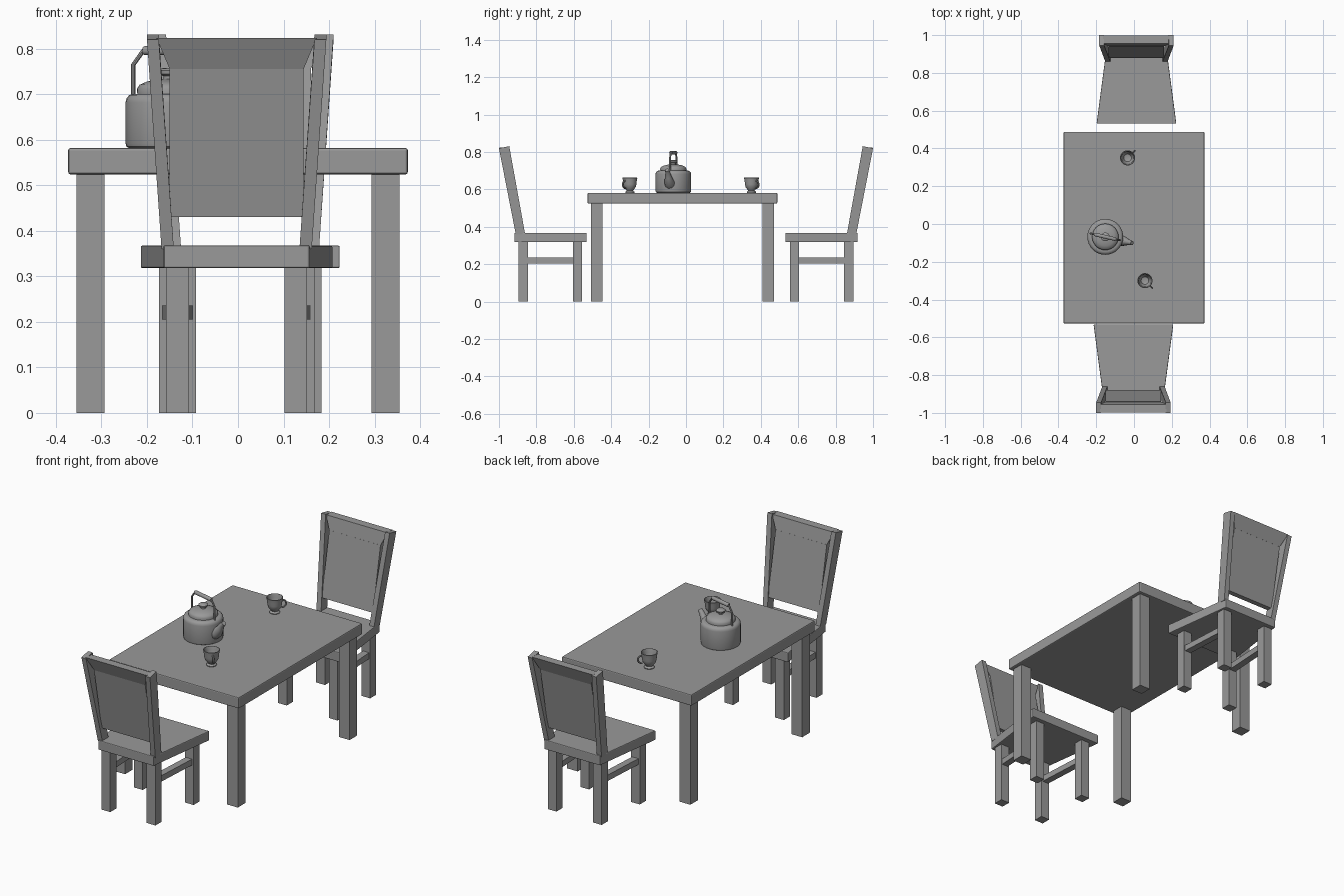
import bpy, bmesh, math
from mathutils import Matrix, Vector

if "Cube" in bpy.data.objects:
    bpy.data.objects.remove(bpy.data.objects["Cube"])

grey = bpy.data.materials.new("plain_grey")
grey.diffuse_color = (0.32, 0.32, 0.32, 1)
grey.use_nodes = True
grey.node_tree.nodes["Principled BSDF"].inputs["Base Color"].default_value = grey.diffuse_color


def finish(name, bm, bevel=0.0, smooth=False):
    bmesh.ops.recalc_face_normals(bm, faces=bm.faces[:])
    me = bpy.data.meshes.new(name)
    bm.to_mesh(me)
    bm.free()
    me.materials.append(grey)
    ob = bpy.data.objects.new(name, me)
    bpy.context.collection.objects.link(ob)
    if bevel:
        mod = ob.modifiers.new("edge_bevel", 'BEVEL')
        mod.width = bevel
        mod.segments = 2
    if smooth:
        bpy.ops.object.select_all(action='DESELECT')
        ob.select_set(True)
        bpy.context.view_layer.objects.active = ob
        bpy.ops.object.shade_smooth_by_angle(angle=math.radians(40))
    return ob


def block(name, low, high, bevel=0.0):
    """Solid between two quads, each a list of four points."""
    bm = bmesh.new()
    a = [bm.verts.new(p) for p in low]
    b = [bm.verts.new(p) for p in high]
    bm.faces.new(a)
    bm.faces.new(b)
    for i in range(4):
        j = (i + 1) % 4
        bm.faces.new((a[i], a[j], b[j], b[i]))
    return finish(name, bm, bevel)


def quad(x0, x1, y0, y1, z):
    return [(x0, y0, z), (x1, y0, z), (x1, y1, z), (x0, y1, z)]


def box(name, x0, x1, y0, y1, z0, z1, bevel=0.0):
    return block(name, quad(x0, x1, y0, y1, z0), quad(x0, x1, y0, y1, z1), bevel)


def lathe(name, profile, origin, steps=32):
    """Spin (radius, height) points around a vertical axis."""
    bm = bmesh.new()
    vs = [bm.verts.new((r, 0, z)) for r, z in profile]
    es = [bm.edges.new(p) for p in zip(vs, vs[1:])]
    bmesh.ops.spin(bm, geom=vs + es, cent=(0, 0, 0), axis=(0, 0, 1),
                   angle=2 * math.pi, steps=steps, use_duplicate=False)
    bmesh.ops.remove_doubles(bm, verts=bm.verts[:], dist=1e-5)
    bmesh.ops.translate(bm, verts=bm.verts[:], vec=origin)
    return finish(name, bm, smooth=True)


def tube(name, points, radii, matrix, sides=14):
    """Round tube through points lying in the local xz plane."""
    bm = bmesh.new()
    rings = []
    pts = [Vector((x, 0, z)) for x, z in points]
    for i, p in enumerate(pts):
        t = (pts[min(i + 1, len(pts) - 1)] - pts[max(i - 1, 0)]).normalized()
        n = Vector((-t.z, 0, t.x))
        rings.append([bm.verts.new(p + radii[i] * (
            n * math.cos(2 * math.pi * k / sides)
            + Vector((0, math.sin(2 * math.pi * k / sides), 0)))) for k in range(sides)])
    for a, b in zip(rings, rings[1:]):
        for k in range(sides):
            m = (k + 1) % sides
            bm.faces.new((a[k], a[m], b[m], b[k]))
    bm.faces.new(rings[0])
    bm.faces.new(rings[-1])
    bm.transform(matrix)
    return finish(name, bm, smooth=True)


def placed(x, y, z, degrees):
    return Matrix.Translation((x, y, z)) @ Matrix.Rotation(math.radians(degrees), 4, 'Z')


# Table
TOP = 0.582
ty = -0.019
box("table_top", -0.373, 0.373, ty - 0.507, ty + 0.507, 0.524, TOP, 0.005)
for sx in (-1, 1):
    for sy in (-1, 1):
        x, y = sx * 0.324, ty + sy * 0.459
        box("table_leg", x - 0.031, x + 0.031, y - 0.031, y + 0.031, 0, 0.526)


# Chairs: s is the end of the table, cx the sideways offset
def chair(label, s, cx):
    def pts(p):
        return [(cx + x, s * y, z) for x, y, z in p]

    def part(name, low, high, bevel=0.0):
        block(label + "_chair_" + name, pts(low), pts(high), bevel)

    # tapered seat
    outline = [(-0.211, 0.532), (0.211, 0.532), (0.16, 0.917), (-0.16, 0.917)]
    part("seat", [(x, y, 0.318) for x, y in outline],
         [(x, y, 0.368) for x, y in outline], 0.004)
    for m in (-1, 1):
        # legs, closer together under the backrest
        for name, x, y in (("front_leg", 0.146, 0.58), ("back_leg", 0.13, 0.87)):
            x *= m
            part(name, quad(x - 0.025, x + 0.025, y - 0.025, y + 0.025, 0),
                 quad(x - 0.025, x + 0.025, y - 0.025, y + 0.025, 0.32))
        # side stretcher
        ends = [[(m * x + dx, y, z) for dx, z in
                 ((-0.018, 0.205), (0.018, 0.205), (0.018, 0.236), (-0.018, 0.236))]
                for x, y in ((0.146, 0.58), (0.13, 0.87))]
        part("stretcher", *ends)
        # splayed, leaning back post
        part("back_post", quad(m * 0.138, m * 0.165, 0.86, 0.91, 0.36),
             [(m * 0.171, 0.945, 0.831), (m * 0.197, 0.945, 0.831),
              (m * 0.197, 1.0, 0.82), (m * 0.171, 1.0, 0.82)])
    # back panel and flared top rail
    part("back_panel", quad(-0.147, 0.147, 0.878, 0.905, 0.43),
         quad(-0.147, 0.147, 0.941, 0.968, 0.757))
    part("top_rail", quad(-0.147, 0.147, 0.941, 0.968, 0.755),
         quad(-0.176, 0.176, 0.955, 0.997, 0.824))


chair("near", -1, -0.003)
chair("far", 1, 0.013)

# Kettle
kx, ky, turn = -0.152, -0.068, -13
lathe("kettle_body", [(0, 0), (0.088, 0), (0.093, 0.003), (0.095, 0.01), (0.095, 0.10),
                      (0.093, 0.109), (0.087, 0.116), (0.078, 0.119), (0, 0.119)],
      (kx, ky, TOP))
lathe("kettle_lid", [(0, 0.115), (0.069, 0.115), (0.07, 0.13), (0.064, 0.139),
                     (0.048, 0.146), (0.025, 0.151), (0, 0.152)], (kx, ky, TOP))
lathe("kettle_knob", [(0, 0.148), (0.012, 0.148), (0.012, 0.158), (0.022, 0.163),
                      (0.023, 0.17), (0.017, 0.175), (0, 0.176)], (kx, ky, TOP), 20)
kettle = placed(kx, ky, TOP, turn)
tube("kettle_spout", [(0.075, 0.045), (0.10, 0.06), (0.118, 0.085), (0.132, 0.108),
                      (0.146, 0.122)], [0.03, 0.026, 0.018, 0.013, 0.011], kettle)
for m in (-1, 1):
    tube("kettle_handle_rod", [(m * 0.08, 0.112), (m * 0.08, 0.183), (m * 0.058, 0.213),
                               (m * 0.045, 0.214)], [0.005] * 4, kettle, 8)
tube("kettle_grip", [(-0.058, 0.214), (-0.054, 0.214), (0.054, 0.214), (0.058, 0.214)],
     [0.008, 0.01, 0.01, 0.008], kettle)

# Cups with a foot, hollow bowl and ring handle
cup = [(0, 0), (0.024, 0), (0.025, 0.004), (0.017, 0.011), (0.022, 0.018), (0.031, 0.03),
       (0.035, 0.045), (0.036, 0.06), (0.04, 0.08), (0.037, 0.081), (0.032, 0.062),
       (0.03, 0.042), (0.02, 0.025), (0, 0.02)]
for label, x, y, turn in (("near", 0.058, -0.3, -45), ("far", -0.034, 0.35, 45)):
    lathe(label + "_cup", cup, (x, y, TOP), 28)
    arc = [(0.033 + 0.022 * math.sin(a), 0.044 + 0.02 * math.cos(a))
           for a in (math.pi * i / 10 for i in range(11))]
    tube(label + "_cup_handle", arc, [0.0045] * 11, placed(x, y, TOP, turn), 8)
